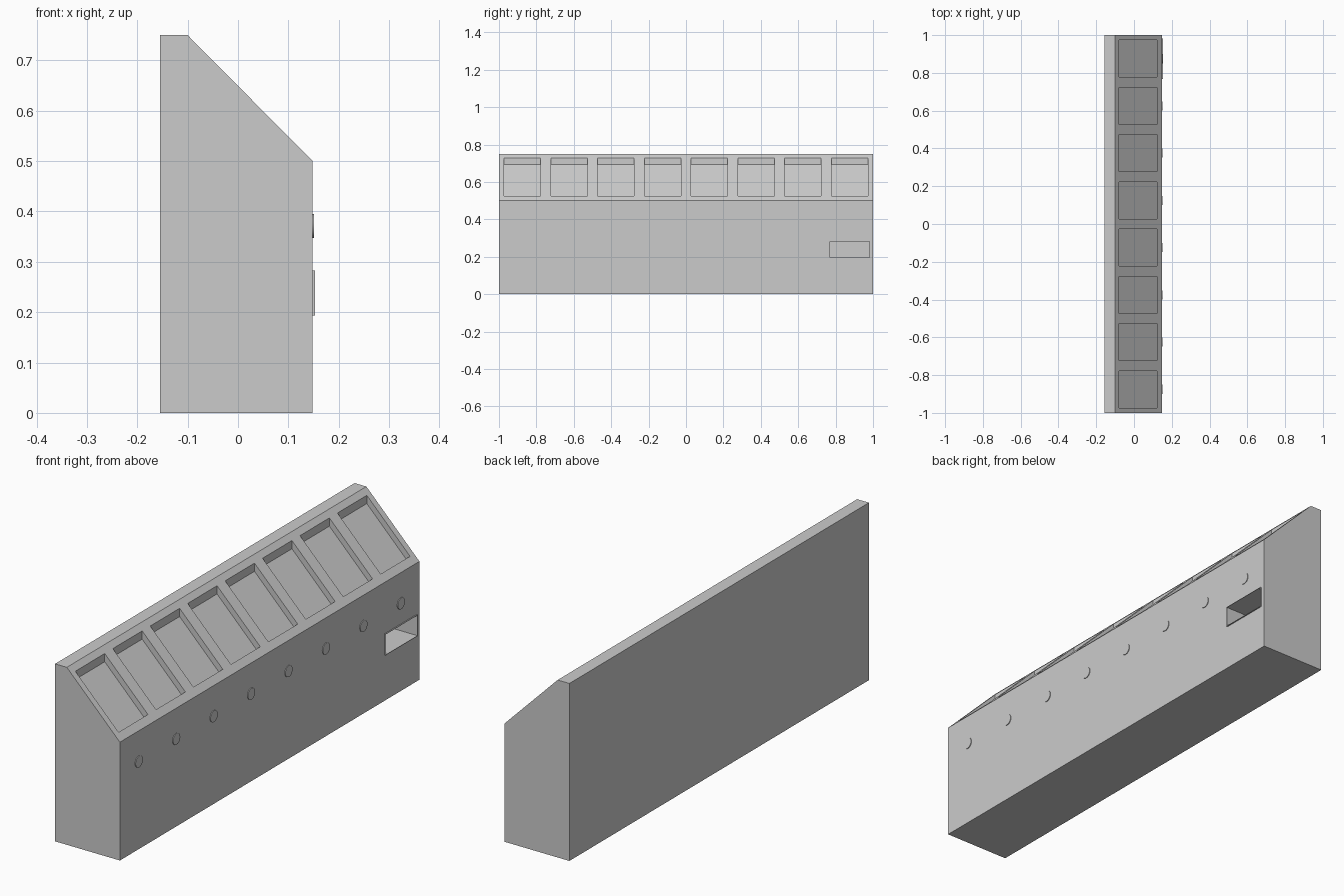
import bpy, bmesh, math

if "Cube" in bpy.data.objects:
    bpy.data.objects.remove(bpy.data.objects["Cube"])

FRONT_X = 0.148
CENTRES = [-0.875 + 0.25 * i for i in range(8)]


def prism(name, profile, y0, y1):
    """Extrude an (x, z) profile along y."""
    bm = bmesh.new()
    face = bm.faces.new([bm.verts.new((x, y0, z)) for x, z in profile])
    new = bmesh.ops.extrude_face_region(bm, geom=[face])["geom"]
    verts = [g for g in new if isinstance(g, bmesh.types.BMVert)]
    bmesh.ops.translate(bm, verts=verts, vec=(0, y1 - y0, 0))
    bmesh.ops.recalc_face_normals(bm, faces=bm.faces)
    me = bpy.data.meshes.new(name)
    bm.to_mesh(me)
    bm.free()
    ob = bpy.data.objects.new(name, me)
    bpy.context.collection.objects.link(ob)
    return ob


def cut(target, cutter):
    mod = target.modifiers.new("cut", "BOOLEAN")
    mod.operation = "DIFFERENCE"
    mod.solver = "EXACT"
    mod.object = cutter
    cutter.hide_render = True
    bpy.context.view_layer.objects.active = target
    bpy.ops.object.modifier_apply(modifier=mod.name)
    bpy.data.objects.remove(cutter, do_unlink=True)


# Cabinet body with sloping top
body = prism("cabinet_body", [(-0.155, 0), (FRONT_X, 0), (FRONT_X, 0.5),
                              (-0.10, 0.75), (-0.155, 0.75)], -1, 1)

# Sunken panels in the slope, with vertical walls
for y in CENTRES:
    cut(body, prism("panel_cutter", [(-0.079, 0.694), (0.123, 0.490),
                                     (0.123, 0.8), (-0.079, 0.8)],
                    y - 0.098, y + 0.098))

# Deep slot in the front
Y0, Y1, Z0, Z1 = 0.77, 0.98, 0.195, 0.281
cut(body, prism("slot_cutter", [(-0.05, Z0), (0.2, Z0), (0.2, Z1), (-0.05, Z1)], Y0, Y1))

# Thin lip standing out around the slot
lip = prism("slot_lip", [(0.14, Z0 - 0.002), (0.153, Z0 - 0.002),
                         (0.153, Z1 + 0.002), (0.14, Z1 + 0.002)],
            Y0 - 0.002, Y1 + 0.002)
cut(lip, prism("lip_cutter", [(0.1, Z0), (0.2, Z0), (0.2, Z1), (0.1, Z1)], Y0, Y1))

# Round buttons, one below each panel
for y in CENTRES:
    bpy.ops.mesh.primitive_cylinder_add(
        vertices=24, radius=0.024, depth=0.008,
        location=(FRONT_X - 0.001, y, 0.371), rotation=(0, math.pi / 2, 0))
    button = bpy.context.object
    button.name = "button"
    bpy.ops.object.shade_smooth_by_angle()
